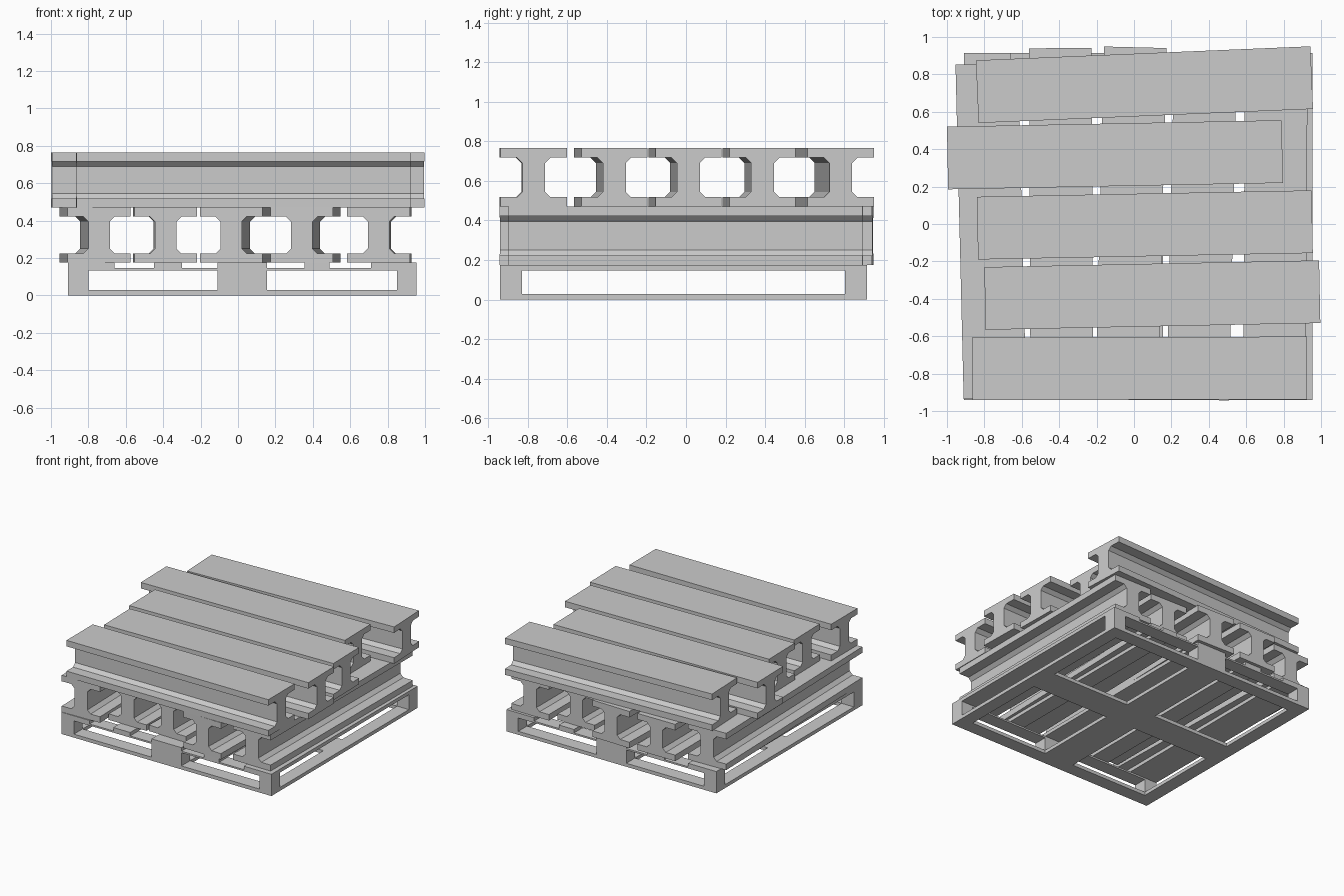
import bpy
from math import radians

if "Cube" in bpy.data.objects:
    bpy.data.objects.remove(bpy.data.objects["Cube"])

L, W, H = 1.79, 0.335, 0.295      # beam length, width, height
FL, WEB, CH = 0.048, 0.115, 0.027  # flange, web, inner chamfer


def mesh_object(name, verts, faces):
    me = bpy.data.meshes.new(name)
    me.from_pydata(verts, [], faces)
    me.update()
    ob = bpy.data.objects.new(name, me)
    bpy.context.collection.objects.link(ob)
    return ob


def box(name, x0, x1, y0, y1, z0, z1):
    v = [(x, y, z) for z in (z0, z1) for x, y in ((x0, y0), (x1, y0), (x1, y1), (x0, y1))]
    f = [(3, 2, 1, 0), (4, 5, 6, 7)] + [(i, (i + 1) % 4, 4 + (i + 1) % 4, 4 + i) for i in range(4)]
    return mesh_object(name, v, f)


def beam(name, x, y, z, angle):
    # I-section built from one quarter, mirrored, extruded along local x
    h, w, t = H / 2, W / 2, WEB / 2
    q = [(w, h), (w, h - FL), (t + CH, h - FL), (t, h - FL - CH)]
    right = q + [(a, -b) for a, b in reversed(q)]
    prof = right + [(-a, b) for a, b in reversed(right)]
    n = len(prof)
    v = [(s * L / 2, a, b) for s in (-1, 1) for a, b in prof]
    f = [(i, n + i, n + (i + 1) % n, (i + 1) % n) for i in range(n)]
    f += [tuple(range(n)), tuple(range(2 * n - 1, n - 1, -1))]
    ob = mesh_object(name, v, [tuple(reversed(k)) for k in f])
    ob.location = (x, y, z)
    ob.rotation_euler.z = radians(angle)
    return ob


# Pallet
X0, X1, Y0, Y1 = -0.91, 0.955, -0.94, 0.915
TOP, BOARD, STR, BASE = 0.175, 0.147, 0.134, 0.028
xs = [(X0, -0.80), (-0.11, 0.155), (0.85, X1)]
ys = [(Y0, -0.83), (0.805, Y1)]

for i, (a, b) in enumerate([(X0, -0.66), (-0.45, -0.30), (-0.11, 0.155), (0.355, 0.49), (0.71, X1)]):
    box(f"pallet_top_board_{i + 1}", a, b, Y0, Y1, BOARD, TOP)
for j, (c, d) in enumerate(ys):
    box(f"pallet_stringer_{j + 1}", X0, X1, c, d, STR, BOARD)
    for i, (a, b) in enumerate(xs):
        box(f"pallet_block_{j + 1}_{i + 1}", a, b, c, d, BASE, STR)
    box(f"pallet_base_end_{j + 1}", X0, X1, c, d, 0, BASE)
for i, (a, b) in enumerate(xs):
    box(f"pallet_base_runner_{i + 1}", a, b, ys[0][1], ys[1][0], 0, BASE)
for i in range(2):
    box(f"pallet_base_cross_{i + 1}", xs[i][1], xs[i + 1][0], -0.13, 0.105, 0, BASE)

# Lower beams, front to back
lower = [(-0.765, -0.038, 1.4), (-0.39, 0.045, 0.25), (-0.015, 0.05, -1.4),
         (0.361, -0.045, -1.3), (0.756, -0.002, -0.3)]
for i, (x, y, a) in enumerate(lower):
    beam(f"lower_beam_{i + 1}", x, y, TOP + H / 2, 90 + a)

# Upper beams, left to right
upper = [(0.03, -0.772, 0.15), (0.098, -0.38, 1.15), (0.058, -0.005, 1.1),
         (-0.102, 0.37, 1.1), (0.056, 0.745, 2.4)]
for i, (x, y, a) in enumerate(upper):
    beam(f"upper_beam_{i + 1}", x, y, TOP + H * 1.5, a)
